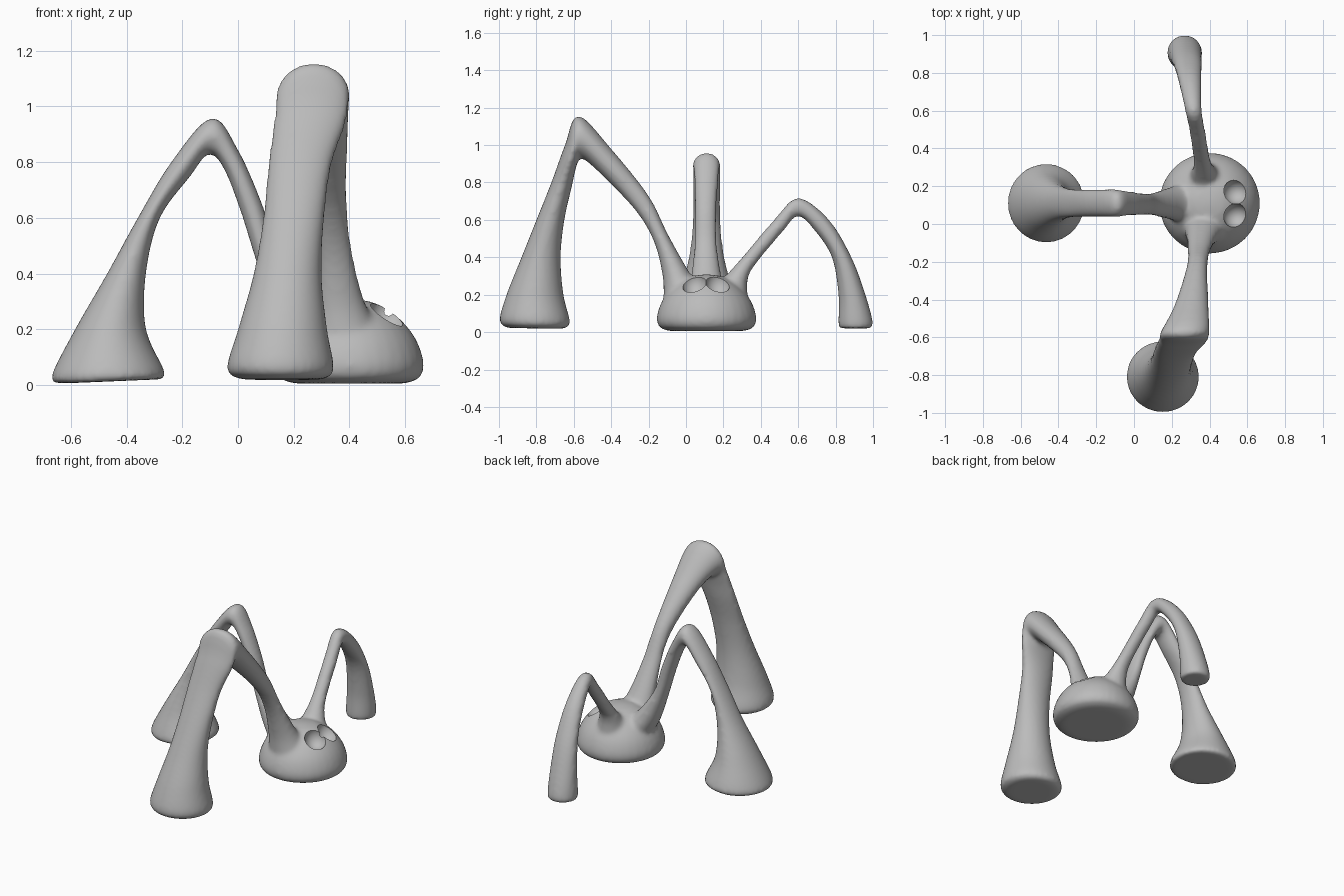
import bpy, bmesh, math

cube = bpy.data.objects.get("Cube")
if cube:
    bpy.data.objects.remove(cube)

SIDES, STEPS = 32, 5
CX, CY = 0.4, 0.11

clay = bpy.data.materials.new("grey clay")
clay.use_nodes = True
clay.diffuse_color = (0.5, 0.5, 0.5, 1)
clay.node_tree.nodes["Principled BSDF"].inputs["Base Color"].default_value = (0.5, 0.5, 0.5, 1)


def smooth_step(a, b, c, d, t):
    """Catmull-Rom value between b and c."""
    return b + (c - a) * t / 2 + (2 * a - 5 * b + 4 * c - d) * t * t / 2 \
        + (3 * b - a - 3 * c + d) * t ** 3 / 2


def spline(rows):
    """Smooth interpolation through rows of numbers."""
    pts = [rows[0]] + rows + [rows[-1]]
    out = []
    for quad in zip(pts, pts[1:], pts[2:], pts[3:]):
        for i in range(STEPS):
            out.append([smooth_step(*vals, i / STEPS) for vals in zip(*quad)])
    return out + [rows[-1]]


def loft(bm, rings):
    """Skin closed rings of points and cap both ends."""
    loops = [[bm.verts.new(p) for p in ring] for ring in rings]
    for a, b in zip(loops, loops[1:]):
        for i in range(SIDES):
            j = (i + 1) % SIDES
            bm.faces.new((a[i], a[j], b[j], b[i]))
    caps = [bm.faces.new(loops[0][::-1]), bm.faces.new(loops[-1])]
    bmesh.ops.triangulate(bm, faces=caps)


def leg(bm, rows, along_x=False):
    """Row: outer edge (u, z), inner edge (u, z), sideways centre, sideways half width."""
    rings = []
    for uo, zo, ui, zi, side, half in spline(rows):
        ring = []
        for k in range(SIDES):
            a = math.tau * k / SIDES
            f = (1 + math.cos(a)) / 2
            u, z = ui + (uo - ui) * f, zi + (zo - zi) * f
            s = side + half * math.sin(a)
            ring.append((u, s, z) if along_x else (s, u, z))
        rings.append(ring)
    loft(bm, rings)


def add_object(name, bm):
    """Turn a bmesh into a linked object."""
    bmesh.ops.recalc_face_normals(bm, faces=bm.faces)
    mesh = bpy.data.meshes.new(name)
    bm.to_mesh(mesh)
    bm.free()
    mesh.materials.append(clay)
    obj = bpy.data.objects.new(name, mesh)
    bpy.context.collection.objects.link(obj)
    return obj


bm = bmesh.new()

# Round body
body = [(0.2, 0.006), (0.25, 0.025), (0.267, 0.07), (0.25, 0.14), (0.215, 0.2),
        (0.16, 0.255), (0.09, 0.295), (0.02, 0.308)]
loft(bm, [[(CX + r * math.cos(math.tau * k / SIDES), CY + r * math.sin(math.tau * k / SIDES), z)
           for k in range(SIDES)] for r, z in spline(body)])

# Tall front leg
leg(bm, [(-.95, .022, -.66, .018, .16, .14), (-.997, .06, -.62, .05, .152, .192),
         (-.96, .2, -.655, .2, .16, .16), (-.88, .4, -.67, .4, .178, .122),
         (-.8, .6, -.65, .6, .2, .11), (-.72, .8, -.61, .78, .222, .114),
         (-.647, 1, -.585, .89, .258, .13), (-.575, 1.157, -.56, .93, .272, .128),
         (-.4, .98, -.46, .85, .305, .09), (-.2, .73, -.27, .65, .333, .056),
         (-.1, .53, -.17, .48, .345, .06), (0, .35, -.125, .3, .36, .085),
         (.08, .22, -.12, .18, .38, .12)])

# Right leg
leg(bm, [(-.63, .006, -.3, .02, .11, .17), (-.67, .03, -.26, .04, .11, .21),
         (-.585, .2, -.33, .2, .11, .15), (-.47, .4, -.33, .4, .11, .095),
         (-.36, .6, -.28, .6, .11, .075), (-.24, .8, -.17, .75, .11, .073),
         (-.095, .96, -.105, .83, .11, .073), (0, .845, -.05, .775, .108, .065),
         (.087, .65, .01, .62, .105, .058), (.14, .48, .06, .46, .105, .06),
         (.24, .33, .12, .28, .108, .08), (.32, .25, .17, .18, .11, .1)], along_x=True)

# Short back leg
leg(bm, [(.985, .02, .83, .02, .27, .08), (1, .05, .815, .04, .268, .092),
         (.96, .2, .815, .2, .275, .085), (.885, .4, .78, .4, .287, .073),
         (.765, .6, .69, .54, .3, .058), (.6, .718, .6, .62, .315, .044),
         (.47, .6, .52, .54, .335, .042), (.3, .4, .37, .36, .36, .045),
         (.21, .3, .33, .28, .37, .065), (.12, .22, .33, .18, .38, .1)])

figure = add_object("three_legged_body", bm)

# Fuse and soften the parts
remesh = figure.modifiers.new("fuse", "REMESH")
remesh.mode = "VOXEL"
remesh.voxel_size = 0.013
soften = figure.modifiers.new("soften", "SMOOTH")
soften.factor = 0.5
soften.iterations = 8

# Carve one hollow per eye
cutters = []
for label, side in (("right", -1), ("left", 1)):
    cm = bmesh.new()
    bmesh.ops.create_uvsphere(cm, u_segments=32, v_segments=20, radius=1)
    for v in cm.verts:
        v.co = (0.54 + v.co.x * 0.068, 0.107 + side * 0.064 + v.co.y * 0.066, 0.265 + v.co.z * 0.075)
    cutter = add_object(label + "_eye_cutter", cm)
    cutter.hide_render = True
    carve = figure.modifiers.new(label + "_eye", "BOOLEAN")
    carve.operation = "DIFFERENCE"
    carve.solver = "FLOAT"
    carve.object = cutter
    cutters.append(cutter)

# Bake the modifiers, then shade
bpy.context.view_layer.update()
baked = bpy.data.meshes.new_from_object(figure.evaluated_get(bpy.context.evaluated_depsgraph_get()))
figure.modifiers.clear()
figure.data = baked
for cutter in cutters:
    bpy.data.objects.remove(cutter)
for o in bpy.context.selected_objects:
    o.select_set(False)
bpy.context.view_layer.objects.active = figure
figure.select_set(True)
bpy.ops.object.shade_smooth_by_angle(angle=math.radians(40))
